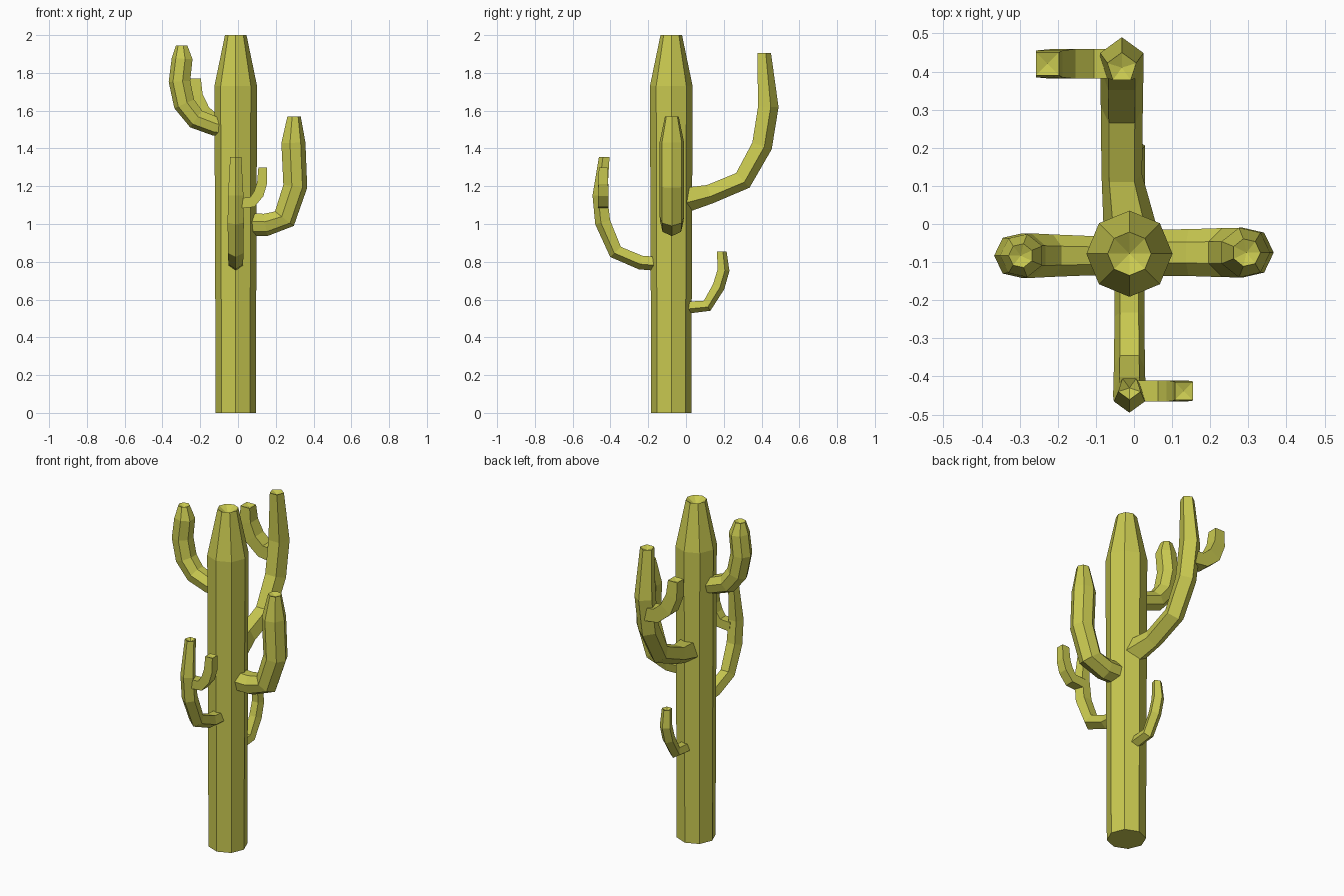
import bpy, bmesh
from math import cos, sin, tau
from mathutils import Vector

if "Cube" in bpy.data.objects:
    bpy.data.objects.remove(bpy.data.objects["Cube"])

mat = bpy.data.materials.new("cactus_green")
mat.diffuse_color = (0.58, 0.58, 0.08, 1)
mat.use_nodes = True
mat.node_tree.nodes["Principled BSDF"].inputs["Base Color"].default_value = mat.diffuse_color


def finish(name, rings, dip):
    """Skin a list of vertex rings; flat start cap, dimpled tip."""
    bm = bmesh.new()
    rv = [[bm.verts.new(p) for p in ring] for ring in rings]
    n = len(rv[0])
    for a, b in zip(rv, rv[1:]):
        for i in range(n):
            j = (i + 1) % n
            bm.faces.new((a[i], a[j], b[j], b[i]))
    bm.faces.new(rv[0])
    tip = sum((v.co for v in rv[-1]), Vector()) / n - Vector((0, 0, dip))
    c = bm.verts.new(tip)
    for i in range(n):
        bm.faces.new((rv[-1][i], rv[-1][(i + 1) % n], c))
    bmesh.ops.recalc_face_normals(bm, faces=bm.faces)
    me = bpy.data.meshes.new(name)
    bm.to_mesh(me)
    bm.free()
    me.materials.append(mat)
    ob = bpy.data.objects.new(name, me)
    bpy.context.collection.objects.link(ob)
    return ob


def arm(name, axis, side, path, sides, phase=0.0, dip=0.015, flare=0.0):
    """Sweep a polygon along (distance, z, radius) points in a vertical plane.
    axis: outward direction, side: fixed coordinate of that plane."""
    d = Vector(axis)
    b = Vector((abs(d.y), abs(d.x), 0))
    pts = [Vector((u, z)) for u, z, r in path]
    rings = []
    for k, (u, z, r) in enumerate(path):
        t = (pts[min(k + 1, len(pts) - 1)] - pts[max(k - 1, 0)]).normalized()
        if k == len(pts) - 1:
            t = Vector((0, 1))          # tips are cut level
        n = d * t.y - Vector((0, 0, t.x))
        c = d * u + b * (side + (flare if k == 0 else 0)) + Vector((0, 0, z))
        rings.append([c + (n * cos(a) + b * sin(a)) * r
                      for a in (phase + tau * i / sides for i in range(sides))])
    return finish(name, rings, dip)


# Trunk: eight-sided column with tapered, dimpled top
finish("trunk", [[Vector((-0.012 + r * cos(tau * i / 8), -0.078 + r * sin(tau * i / 8), z))
                  for i in range(8)]
                 for z, r in ((0, 0.106), (1.73, 0.113), (2.0, 0.057))], 0.035)

# Thick side arms
arm("right_arm", (1, 0, 0), -0.075,
    [(0.04, 1.0, .062), (0.145, 0.998, .063), (0.243, 1.03, .066),
     (0.30, 1.20, .067), (0.29, 1.43, .067), (0.295, 1.57, .037)], 7)
arm("left_arm", (-1, 0, 0), -0.083,
    [(0.05, 1.51, .052), (0.12, 1.52, .053), (0.22, 1.558, .057), (0.282, 1.637, .06),
     (0.307, 1.755, .06), (0.293, 1.875, .058), (0.297, 1.945, .032)], 7)

# Back and front arms
arm("back_arm", (0, 1, 0), -0.032,
    [(0.0, 1.135, .072), (0.125, 1.163, .056), (0.297, 1.235, .058),
     (0.397, 1.415, .06), (0.43, 1.62, .06), (0.41, 1.905, .04)], 5, flare=0.02)
arm("front_arm", (0, -1, 0), -0.012,
    [(0.12, 0.79, .041), (0.24, 0.80, .041), (0.37, 0.855, .043),
     (0.437, 1.01, .045), (0.452, 1.15, .043), (0.43, 1.355, .031)], 5)
arm("small_back_arm", (0, 1, 0), -0.005,
    [(0.0, 0.56, .035), (0.11, 0.57, .035), (0.17, 0.67, .036),
     (0.195, 0.755, .035), (0.187, 0.855, .028)], 5)

# Square twigs growing from the back and front arms
arm("back_twig", (-1, 0, 0), 0.42,
    [(0.03, 1.53, .055), (0.12, 1.54, .055), (0.185, 1.595, .055),
     (0.222, 1.68, .05), (0.227, 1.77, .043)], 4, tau / 8, 0.01)
arm("front_twig", (1, 0, 0), -0.438,
    [(0.0, 1.11, .039), (0.075, 1.115, .039), (0.11, 1.16, .039),
     (0.127, 1.215, .037), (0.131, 1.298, .033)], 4, tau / 8, 0.008)
